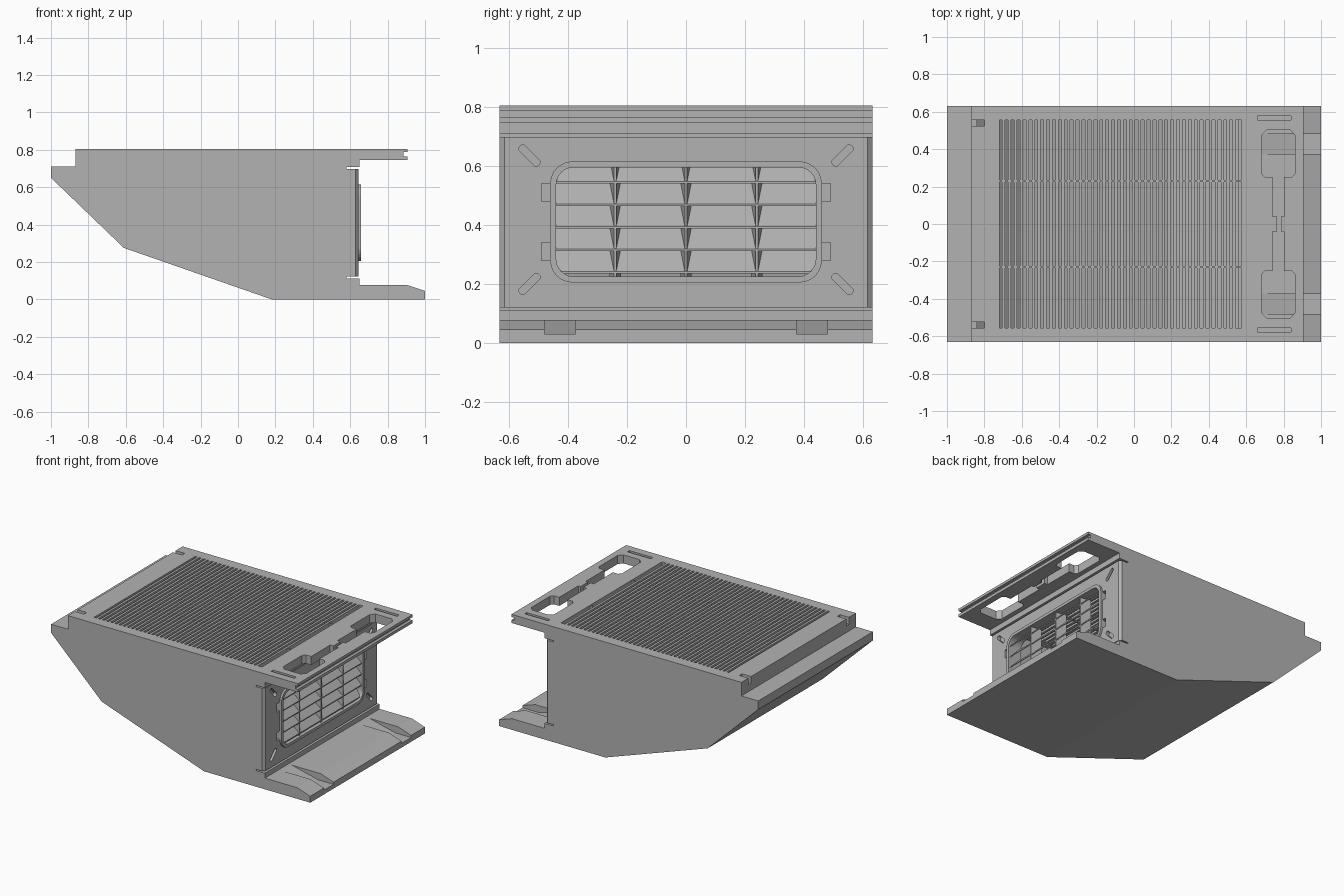
import bpy, bmesh, math
from mathutils import Vector

cube = bpy.data.objects.get("Cube")
if cube:
    bpy.data.objects.remove(cube, do_unlink=True)

grey = bpy.data.materials.new("plain grey")
grey.use_nodes = True
GREY = (0.45, 0.45, 0.45, 1)
grey.diffuse_color = GREY
grey.node_tree.nodes["Principled BSDF"].inputs["Base Color"].default_value = GREY


def prism(name, outline, axis, lo, hi):
    """Extrude a 2D outline along an axis; outline is in the other two axes, in order."""
    place = {"x": lambda p, d: (d, p[0], p[1]),
             "y": lambda p, d: (p[0], d, p[1]),
             "z": lambda p, d: (p[0], p[1], d)}[axis]
    bm = bmesh.new()
    face = bm.faces.new([bm.verts.new(place(p, lo)) for p in outline])
    ext = bmesh.ops.extrude_face_region(bm, geom=[face])
    shift = Vector(place((0, 0), hi - lo))
    for v in ext["geom"]:
        if isinstance(v, bmesh.types.BMVert):
            v.co += shift
    bmesh.ops.recalc_face_normals(bm, faces=bm.faces)
    mesh = bpy.data.meshes.new(name)
    bm.to_mesh(mesh)
    bm.free()
    mesh.materials.append(grey)
    obj = bpy.data.objects.new(name, mesh)
    bpy.context.collection.objects.link(obj)
    return obj


def rect(a0, a1, b0, b1):
    return [(a0, b0), (a1, b0), (a1, b1), (a0, b1)]


def box(name, x0, x1, y0, y1, z0, z1):
    return prism(name, rect(x0, x1, y0, y1), "z", z0, z1)


def rounded(a0, a1, b0, b1, r, steps=6):
    pts = []
    corners = [(a1 - r, b1 - r), (a0 + r, b1 - r), (a0 + r, b0 + r), (a1 - r, b0 + r)]
    for q, (ca, cb) in enumerate(corners):
        for i in range(steps + 1):
            t = math.pi / 2 * (q + i / steps)
            pts.append((ca + r * math.cos(t), cb + r * math.sin(t)))
    return pts


def cut(target, cutter):
    mod = target.modifiers.new("cut", "BOOLEAN")
    mod.operation = "DIFFERENCE"
    mod.solver = "EXACT"
    mod.object = cutter
    bpy.context.view_layer.objects.active = target
    bpy.ops.object.modifier_apply(modifier=mod.name)
    bpy.data.objects.remove(cutter, do_unlink=True)


W = 0.632

# Housing: one side profile with top flange and base lip
housing = prism("housing", [
    (-1, 0.65), (-0.61, 0.275), (0.18, 0), (1, 0), (1, 0.045), (0.9, 0.078),
    (0.65, 0.078), (0.65, 0.745), (0.905, 0.745), (0.905, 0.805),
    (-0.87, 0.805), (-0.87, 0.71), (-1, 0.71)], "y", -W, W)

# Hollow interior, then grille and vent openings
cut(housing, prism("cavity", [
    (-0.84, 0.55), (-0.59, 0.31), (0.19, 0.035), (0.56, 0.035),
    (0.56, 0.765), (-0.84, 0.765)], "y", -W + 0.03, W - 0.03))
G0, G1, GY = -0.72, 0.575, 0.557
cut(housing, box("grille_opening", G0, G1, -GY, GY, 0.74, 0.83))
cut(housing, prism("vent_opening", rounded(-0.44, 0.44, 0.225, 0.595, 0.06), "x", 0.5, 0.7))

# Outlet panel: slightly sunk face, thin slits above and below, chamfered sides
cut(housing, box("panel_sink", 0.644, 0.7, -0.7, 0.7, 0.12, 0.705))
for z in (0.112, 0.698):
    cut(housing, box("panel_slit", 0.58, 0.7, -0.7, 0.7, z, z + 0.009))
for s in (-1, 1):
    cut(housing, prism("panel_chamfer", [
        (0.628, s * 0.65), (0.628, s * W), (0.646, s * 0.612), (0.66, s * 0.612),
        (0.66, s * 0.65)], "z", 0.12, 0.7))
    # Clip pockets beside the vent and slanted screw slots in the corners
    for z in (0.28, 0.48):
        cut(housing, prism("clip_pocket", rect(*sorted((s * 0.455, s * 0.49)), z, z + 0.06),
                           "x", 0.615, 0.7))
    for z, d in ((0.635, 1), (0.2, -1)):
        slot = []
        for p, q in rounded(-0.045, 0.045, -0.013, 0.013, 0.0125, 4):
            c = math.sqrt(0.5)
            slot.append((s * (0.53 + c * (p - q)), z + d * c * (p + q)))
        cut(housing, prism("screw_slot", slot, "x", 0.62, 0.7))

# Edge groove of the top flange
cut(housing, box("flange_groove", 0.885, 0.95, -0.7, 0.7, 0.765, 0.787))

# Handle hole in the flange: two wide ends, necks and a narrow middle
half = [(0.765, 0.04), (0.74, 0.04), (0.74, 0.25), (0.7, 0.25), (0.683, 0.27),
        (0.683, 0.475), (0.71, 0.503), (0.835, 0.503), (0.86, 0.475), (0.86, 0.27),
        (0.843, 0.25), (0.803, 0.25), (0.803, 0.04), (0.785, 0.04)]
cut(housing, prism("handle_hole", half + [(x, -y) for x, y in reversed(half)], "z", 0.7, 0.85))

for s in (-1, 1):
    # Shallow top slots, rear edge notches, ramped recesses in the base lip
    y0, y1 = sorted((s * 0.555, s * 0.577))
    cut(housing, box("top_slot", 0.66, 0.84, y0, y1, 0.78, 0.85))
    y0, y1 = sorted((s * 0.525, s * 0.555))
    cut(housing, box("rear_notch", -0.9, -0.8, y0, y1, 0.755, 0.85))
    y0, y1 = sorted((s * 0.375, s * 0.48))
    cut(housing, prism("lip_recess", [
        (0.68, 0.09), (0.68, 0.078), (0.88, 0.03), (1.1, 0.03), (1.1, 0.09)], "y", y0, y1))

# Vent frame: raised rounded ring
frame = prism("vent_frame", rounded(-0.46, 0.46, 0.205, 0.615, 0.075), "x", 0.63, 0.658)
cut(frame, prism("frame_hole", rounded(-0.44, 0.44, 0.225, 0.595, 0.06), "x", 0.6, 0.7))

# Slanted vent slats
for i in range(5):
    z = 0.235 + i * 0.0763
    prism("vent_slat_%d" % (i + 1), [
        (0.645, z), (0.645, z + 0.007), (0.57, z + 0.083), (0.57, z + 0.076)],
        "y", -0.445, 0.445)

# Upright tapered vent fins
for i, y in enumerate((-0.24, 0, 0.24)):
    prism("vent_fin_%d" % (i + 1), [
        (0.57, y - 0.019), (0.644, y - 0.004), (0.644, y + 0.004), (0.57, y + 0.019)],
        "z", 0.22, 0.6)

# Top grille: fine bars across, two ribs tying them together
SLOTS = 41
pitch = (G1 - G0) / SLOTS
bar = box("grille_bars", G0 + pitch - 0.016, G0 + pitch, -GY - 0.005, GY + 0.005, 0.765, 0.805)
array = bar.modifiers.new("repeat", "ARRAY")
array.count = SLOTS - 1
array.use_relative_offset = False
array.use_constant_offset = True
array.constant_offset_displace = (pitch, 0, 0)
for name, y in (("grille_rib_front", -0.23), ("grille_rib_back", 0.23)):
    box(name, G0 - 0.005, G1 + 0.005, y - 0.005, y + 0.005, 0.765, 0.8)
